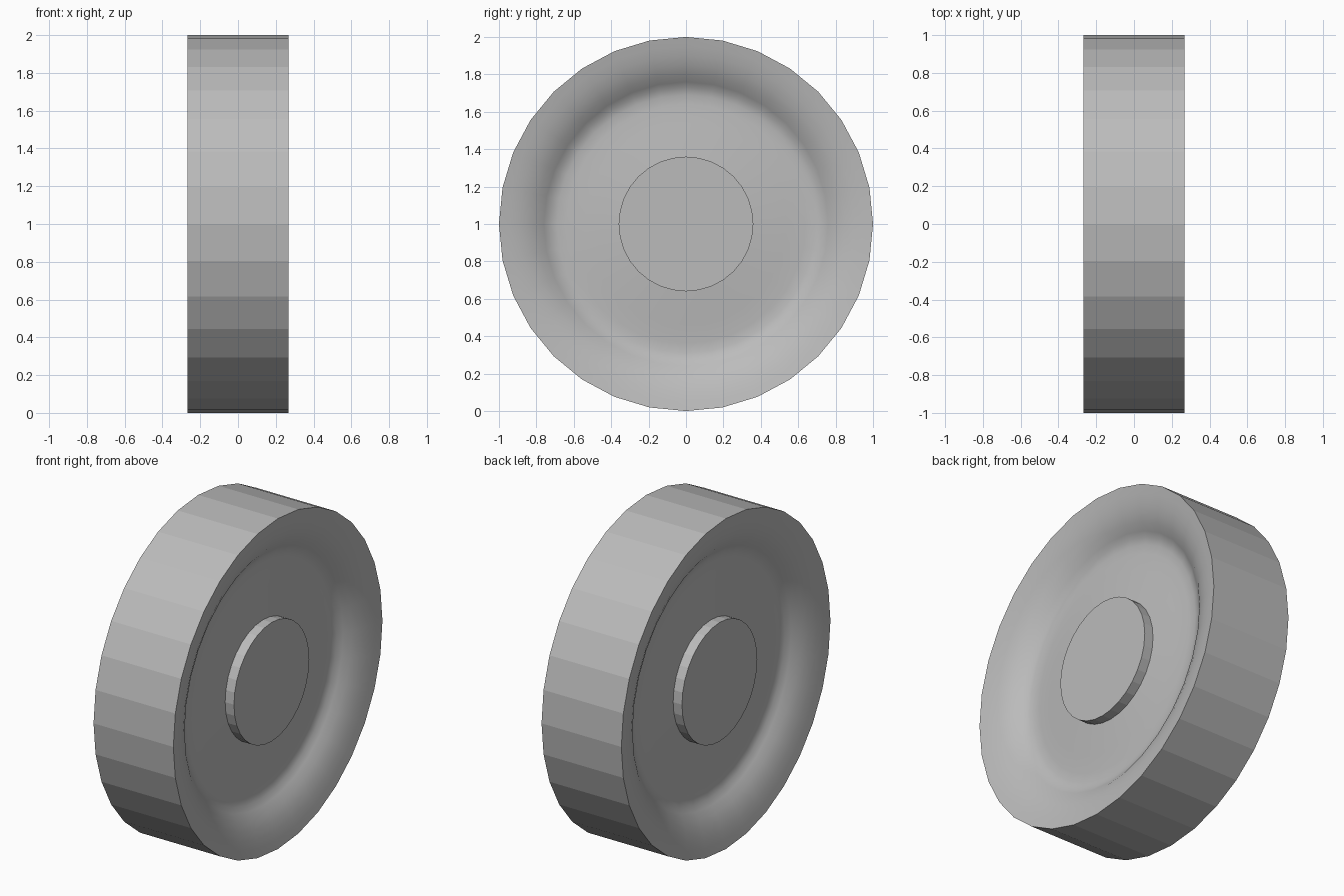
import bpy
import bmesh
from math import cos, sin, tau

cube = bpy.data.objects.get("Cube")
if cube:
    bpy.data.objects.remove(cube, do_unlink=True)

SIDES = 32
HALF_WIDTH = 0.267
GREY = (0.5, 0.5, 0.5, 1)

grey = bpy.data.materials.new("plain grey")
grey.use_nodes = True
grey.diffuse_color = GREY
grey.node_tree.nodes["Principled BSDF"].inputs["Base Color"].default_value = GREY


def lathe(name, profile, smooth=False, cap=False):
    """Spin (radius, x) points around the axle; cap closes the last ring."""
    bm = bmesh.new()
    rings = []
    for r, x in profile:
        rings.append([bm.verts.new((x, r * cos(tau * i / SIDES), r * sin(tau * i / SIDES)))
                      for i in range(SIDES)])
    for a, b in zip(rings, rings[1:]):
        for i in range(SIDES):
            j = (i + 1) % SIDES
            bm.faces.new((a[i], a[j], b[j], b[i])).smooth = smooth
    if cap:
        bm.faces.new(rings[-1])
    mesh = bpy.data.meshes.new(name)
    bm.to_mesh(mesh)
    bm.free()
    mesh.materials.append(grey)
    obj = bpy.data.objects.new(name, mesh)
    obj.location.z = 1
    bpy.context.collection.objects.link(obj)
    return obj


def both_sides(obj):
    obj.modifiers.new("other side", "MIRROR").use_axis[0] = True


# Faceted tread
lathe("tread", [(1, -HALF_WIDTH), (1, HALF_WIDTH)])

# Smooth dished side wall, from the rim in to the hub
both_sides(lathe("side_wall", [
    (1, HALF_WIDTH), (0.95, 0.257), (0.9, 0.245), (0.85, 0.227), (0.8, 0.202),
    (0.76, 0.172), (0.73, 0.15), (0.69, 0.14), (0.64, 0.14), (0.54, 0.15), (0.36, 0.166),
], smooth=True))

# Raised flat hub cap
both_sides(lathe("hub_cap", [(0.36, 0.16), (0.36, 0.225)], cap=True))
